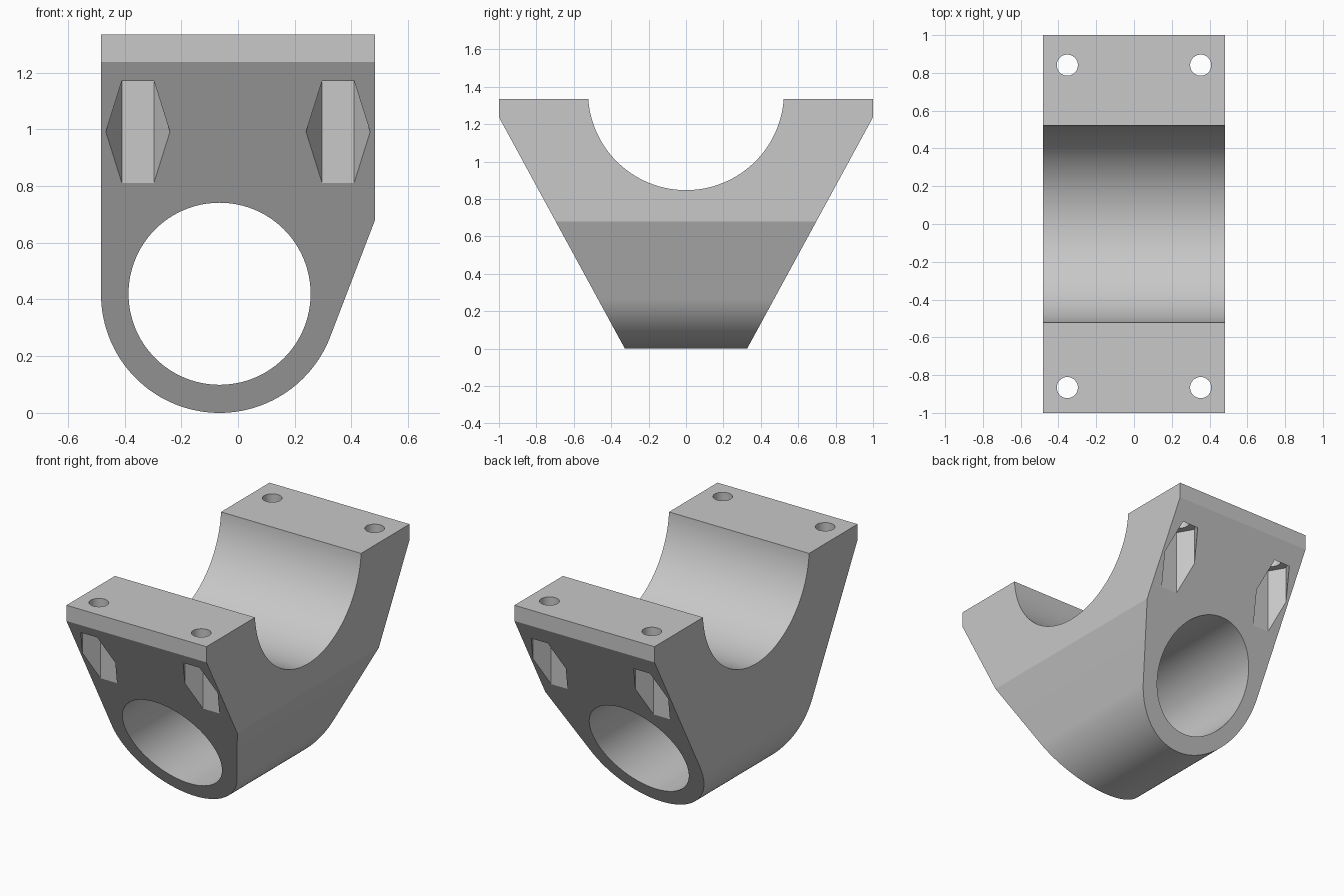
import bpy
import bmesh
from math import cos, sin, pi, radians
from mathutils import Matrix, Vector

cube = bpy.data.objects.get("Cube")
if cube:
    bpy.data.objects.remove(cube, do_unlink=True)

metal = bpy.data.materials.new("matte_grey")
metal.use_nodes = True
GREY = (0.58, 0.58, 0.58, 1)
metal.diffuse_color = GREY
metal.node_tree.nodes["Principled BSDF"].inputs["Base Color"].default_value = GREY

TOP = 1.335          # height of the flat flanges
HALF_W = 0.483       # half the width in x
BORE = (-0.065, 0.42)


def finish(name, bm):
    bmesh.ops.recalc_face_normals(bm, faces=bm.faces)
    mesh = bpy.data.meshes.new(name)
    bm.to_mesh(mesh)
    bm.free()
    mesh.materials.append(metal)
    obj = bpy.data.objects.new(name, mesh)
    bpy.context.collection.objects.link(obj)
    return obj


def prism(name, points, offset):
    """Closed profile swept along the offset vector."""
    bm = bmesh.new()
    face = bm.faces.new([bm.verts.new(p) for p in points])
    swept = bmesh.ops.extrude_face_region(bm, geom=[face])
    verts = [v for v in swept["geom"] if isinstance(v, bmesh.types.BMVert)]
    bmesh.ops.translate(bm, verts=verts, vec=offset)
    return finish(name, bm)


def cylinder(name, radius, length, centre, sides=96, turn=None):
    bm = bmesh.new()
    matrix = Matrix.Translation(centre)
    if turn:
        matrix = matrix @ Matrix.Rotation(pi / 2, 4, turn)
    bmesh.ops.create_cone(bm, cap_ends=True, segments=sides, radius1=radius,
                          radius2=radius, depth=length, matrix=matrix)
    return finish(name, bm)


def apply_boolean(target, tool, operation):
    mod = target.modifiers.new(tool.name, "BOOLEAN")
    mod.operation = operation
    mod.solver = "EXACT"
    mod.object = tool
    bpy.context.view_layer.objects.active = target
    bpy.ops.object.modifier_apply(modifier=mod.name)
    bpy.data.objects.remove(tool, do_unlink=True)


# Body: front outline with a round bottom and one slanted flank
outer, steps = 0.418, 64
outline = [(-HALF_W, TOP)]
for i in range(steps + 1):
    a = radians(180 + i * (159.6 / steps))
    outline.append((BORE[0] + outer * cos(a), BORE[1] - 0.002 + outer * sin(a)))
outline += [(HALF_W, 0.68), (HALF_W, TOP)]
body = prism("bearing_bracket", [(x, -1, z) for x, z in outline], Vector((0, 2, 0)))

# Sloping front and back
slope = (1 - 0.327) / 1.237
low, high = 0.327 - 0.1 * slope, 0.327 + 1.5 * slope
side = [(-low, -0.1), (low, -0.1), (high, 1.5), (-high, 1.5)]
taper = prism("taper", [(-0.7, y, z) for y, z in side], Vector((1.4, 0, 0)))
apply_boolean(body, taper, "INTERSECT")

# Round saddle across the top and bore through the bottom
apply_boolean(body, cylinder("saddle", 0.524, 2, (0, 0, 1.371), 128, "Y"), "DIFFERENCE")
apply_boolean(body, cylinder("bore", 0.321, 3, (BORE[0], 0, BORE[1]), 96, "X"), "DIFFERENCE")

# Bolt holes, each with a hexagonal nut pocket opening on the slope
SEAT = 1.177
for y in (-0.866, 0.841):
    for x in (-0.353, 0.353):
        hexagon = [(x + 0.113 * cos(i * pi / 3), y + 0.113 * sin(i * pi / 3), 0.5)
                   for i in range(6)]
        apply_boolean(body, prism("nut_pocket", hexagon, Vector((0, 0, SEAT - 0.5))),
                      "DIFFERENCE")
        apply_boolean(body, cylinder("bolt_hole", 0.056, 1, (x, y, 1.5), 32), "DIFFERENCE")

bpy.ops.object.select_all(action="DESELECT")
body.select_set(True)
bpy.context.view_layer.objects.active = body
bpy.ops.object.shade_smooth_by_angle(angle=radians(20))
